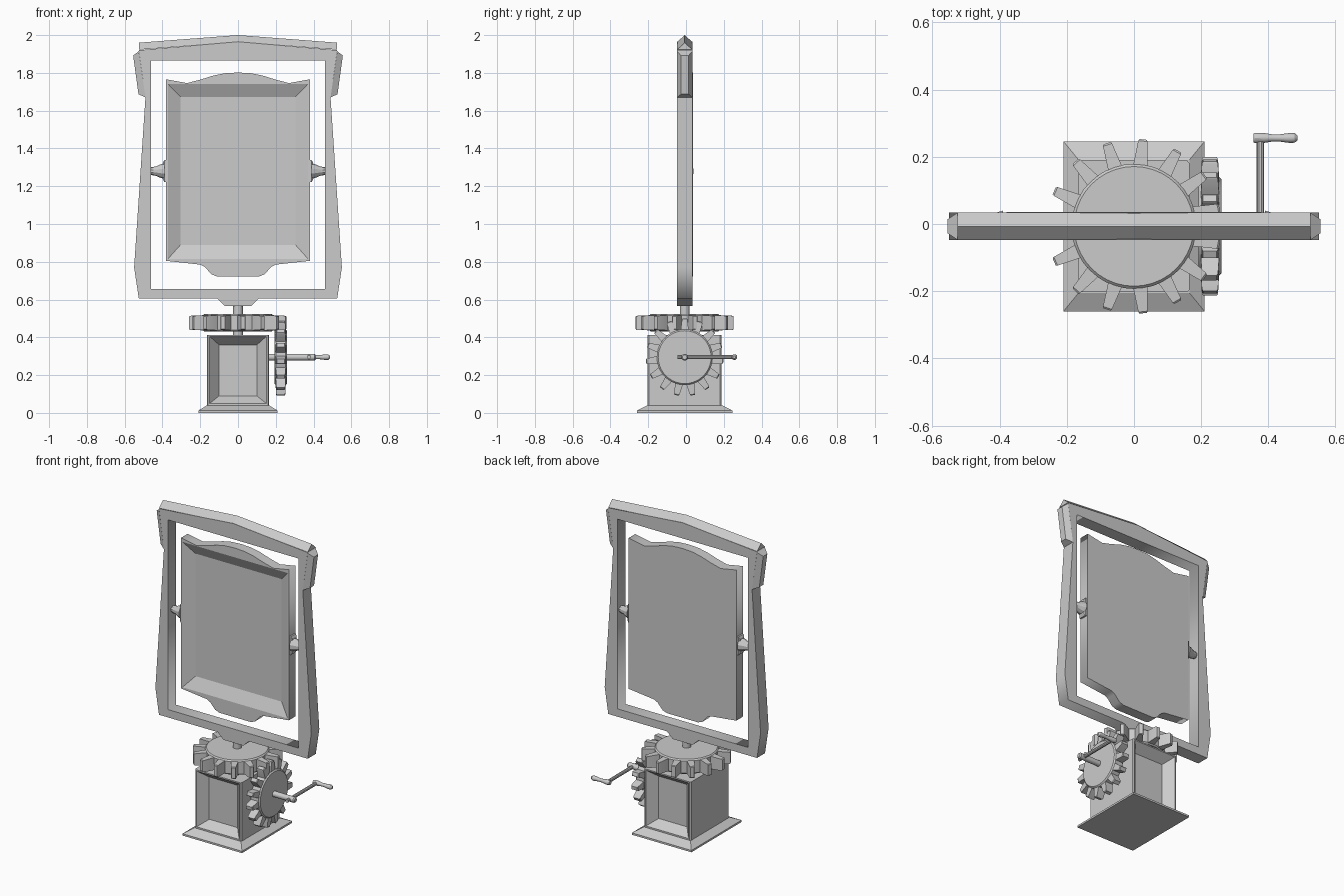
import bpy, bmesh
from math import sin, cos, pi, radians
from mathutils import Matrix, Vector

if "Cube" in bpy.data.objects:
    bpy.data.objects.remove(bpy.data.objects["Cube"])

CY = -0.007  # common depth centre


def add_loft(bm, rings, mat=Matrix()):
    """Bridge successive rings of points and cap both ends."""
    vs = [[bm.verts.new(mat @ Vector(p)) for p in r] for r in rings]
    n = len(vs[0])
    for a, b in zip(vs, vs[1:]):
        for i in range(n):
            j = (i + 1) % n
            bm.faces.new((a[i], a[j], b[j], b[i]))
    bm.faces.new(vs[0][::-1])
    bm.faces.new(vs[-1])


def finish(name, bm, loc=(0, 0, 0), rot=(0, 0, 0), smooth=False):
    bmesh.ops.recalc_face_normals(bm, faces=bm.faces)
    me = bpy.data.meshes.new(name)
    bm.to_mesh(me)
    bm.free()
    ob = bpy.data.objects.new(name, me)
    bpy.context.collection.objects.link(ob)
    ob.location, ob.rotation_euler = loc, rot
    if smooth:
        bpy.ops.object.select_all(action='DESELECT')
        ob.select_set(True)
        bpy.context.view_layer.objects.active = ob
        bpy.ops.object.shade_smooth_by_angle(angle=radians(30))
    return ob


def loft(name, rings):
    bm = bmesh.new()
    add_loft(bm, rings)
    return finish(name, bm)


def circle(r, z, n):
    return [(r * cos(2 * pi * i / n), r * sin(2 * pi * i / n), z) for i in range(n)]


def lathe(name, profile, loc, rot=(0, 0, 0), n=16):
    """Solid of revolution from (radius, height) pairs."""
    bm = bmesh.new()
    add_loft(bm, [circle(r, z, n) for r, z in profile])
    return finish(name, bm, loc, rot, True)


def rect_xz(x, z0, z1, y):
    return [(-x, y, z0), (x, y, z0), (x, y, z1), (-x, y, z1)]


def rect_xy(x, y, z):
    return [(-x, CY - y, z), (x, CY - y, z), (x, CY + y, z), (-x, CY + y, z)]


def rect_yz(x, y, z0, z1, cy=CY):
    return [(x, cy - y, z0), (x, cy + y, z0), (x, cy + y, z1), (x, cy - y, z1)]


def mirrored(half):
    """Complete a right-half outline listed from top to bottom."""
    return half + [(-x, z) for x, z in reversed(half) if x > 0]


def plate(name, outlines, y0, y1):
    """Flat plate facing front; later outlines are holes."""
    cu = bpy.data.curves.new(name, 'CURVE')
    cu.dimensions, cu.fill_mode, cu.extrude = '2D', 'BOTH', (y1 - y0) / 2
    for pts in outlines:
        s = cu.splines.new('POLY')
        s.points.add(len(pts) - 1)
        s.use_cyclic_u = True
        for p, (x, z) in zip(s.points, pts):
            p.co = (x, z, 0, 1)
    ob = bpy.data.objects.new(name, cu)
    bpy.context.collection.objects.link(ob)
    ob.rotation_euler = (pi / 2, 0, 0)
    ob.location.y = (y0 + y1) / 2
    bpy.ops.object.select_all(action='DESELECT')
    ob.select_set(True)
    bpy.context.view_layer.objects.active = ob
    bpy.ops.object.convert(target='MESH')


def gear(name, r, tip, h, loc, rot=(0, 0, 0), teeth=15):
    bm = bmesh.new()
    c = 0.008
    add_loft(bm, [circle(a, z, 40) for a, z in
                  ((r - c, -h), (r, -h + c), (r, h - c), (r - c, h))])
    for k in range(teeth):
        m = Matrix.Rotation(pi + 2 * pi * k / teeth, 4, 'Z')
        add_loft(bm, [[(x, -w, -z), (x, w, -z), (x, w, z), (x, -w, z)]
                      for x, w, z in ((r - 0.02, 0.023, h - 0.006),
                                      (tip - 0.005, 0.014, h - 0.010),
                                      (tip, 0.011, h - 0.014))], m)
    finish(name, bm, loc, rot, True)


# Pedestal with sloped foot and panels recessed front and back
loft("pedestal_foot", [rect_xy(0.21, 0.253, 0), rect_xy(0.21, 0.253, 0.012),
                       rect_xy(0.165, 0.198, 0.04)])
loft("pedestal_box", [rect_xz(0.1, 0.09, 0.36, CY - 0.14),
                      rect_xz(0.15, 0.05, 0.405, CY - 0.196),
                      rect_xz(0.158, 0.038, 0.413, CY - 0.196),
                      rect_xz(0.165, 0.038, 0.413, CY - 0.188),
                      rect_xz(0.165, 0.038, 0.413, CY + 0.188),
                      rect_xz(0.158, 0.038, 0.413, CY + 0.196),
                      rect_xz(0.15, 0.05, 0.405, CY + 0.196),
                      rect_xz(0.1, 0.09, 0.36, CY + 0.14)])

# Turntable gear, drive gear and their shafts
lathe("neck_shaft", [(0.026, 0.41), (0.026, 0.58)], (0, CY, 0))
gear("turntable_gear", 0.186, 0.26, 0.047, (0, CY, 0.477))
gear("drive_gear", 0.148, 0.206, 0.034, (0.226, CY, 0.295), (0, pi / 2, 0))
lathe("crank_shaft", [(0.018, 0.15), (0.018, 0.405), (0.012, 0.412)],
      (0, CY, 0.295), (0, pi / 2, 0))

# Crank arm and handle
lathe("crank_arm", [(0.011, -0.045), (0.011, 0.26)], (0.376, 0, 0.295),
      (-pi / 2, 0, 0), 10)
lathe("crank_handle", [(0.012, 0.355), (0.015, 0.36), (0.015, 0.385), (0.011, 0.41),
                       (0.011, 0.435), (0.015, 0.465), (0.014, 0.478), (0.007, 0.487)],
      (0, 0.256, 0.295), (0, pi / 2, 0), 12)

# Outer frame
outer = mirrored([(0, 1.965), (0.525, 1.92), (0.49, 1.67), (0.55, 0.77), (0.525, 0.605),
                  (0.11, 0.605), (0.07, 0.567)])
hole = [(-0.46, 0.655), (0.46, 0.655), (0.46, 1.865), (-0.46, 1.865)]
plate("outer_frame", [outer, hole], -0.047, 0.034)

# Ridged top rail
loft("top_ridge", [[(x, -0.047, z - 0.037), (x, 0.034, z - 0.037), (x, CY, z)]
                   for x, z in ((-0.525, 1.96), (0, 2.0), (0.525, 1.96))])

for s, side in ((-1, "left"), (1, "right")):
    # Chamfered upper side pad
    base = [(0.525, -0.047, 1.915), (0.525, 0.034, 1.915),
            (0.49, 0.034, 1.67), (0.49, -0.047, 1.67)]
    face = [(0.555, -0.027, 1.892), (0.555, 0.014, 1.892),
            (0.527, 0.014, 1.687), (0.527, -0.027, 1.687)]
    loft(side + "_frame_pad", [[(s * x, y, z) for x, y, z in r] for r in (base, face)])
    # Pivot block and tapered pin
    loft(side + "_pivot_block", [rect_yz(s * 0.37, 0.026, 1.222, 1.338, 0.002),
                                 rect_yz(s * 0.39, 0.026, 1.222, 1.338, 0.002),
                                 rect_yz(s * 0.397, 0.02, 1.235, 1.325, 0.002)])
    lathe(side + "_pivot_pin", [(0.042, 0.39), (0.034, 0.415), (0.026, 0.43), (0.02, 0.462)],
          (0, 0, 1.28), (0, s * pi / 2, 0), 10)

# Swinging panel: shaped rim with a dished front
rim = mirrored([(0, 1.802), (0.07, 1.798), (0.13, 1.786), (0.2, 1.764), (0.27, 1.746),
                (0.38, 1.766), (0.38, 0.805), (0.2, 0.785), (0.175, 0.772),
                (0.14, 0.733), (0.11, 0.722)])
opening = [(-0.371, 0.815), (0.371, 0.815), (0.371, 1.742), (-0.371, 1.742)]
plate("panel_rim", [rim, opening], -0.03, 0.036)
loft("panel_dish", [rect_xz(0.371, 0.815, 1.742, 0.036),
                    rect_xz(0.371, 0.815, 1.742, -0.03),
                    rect_xz(0.304, 0.89, 1.672, 0.006)])
